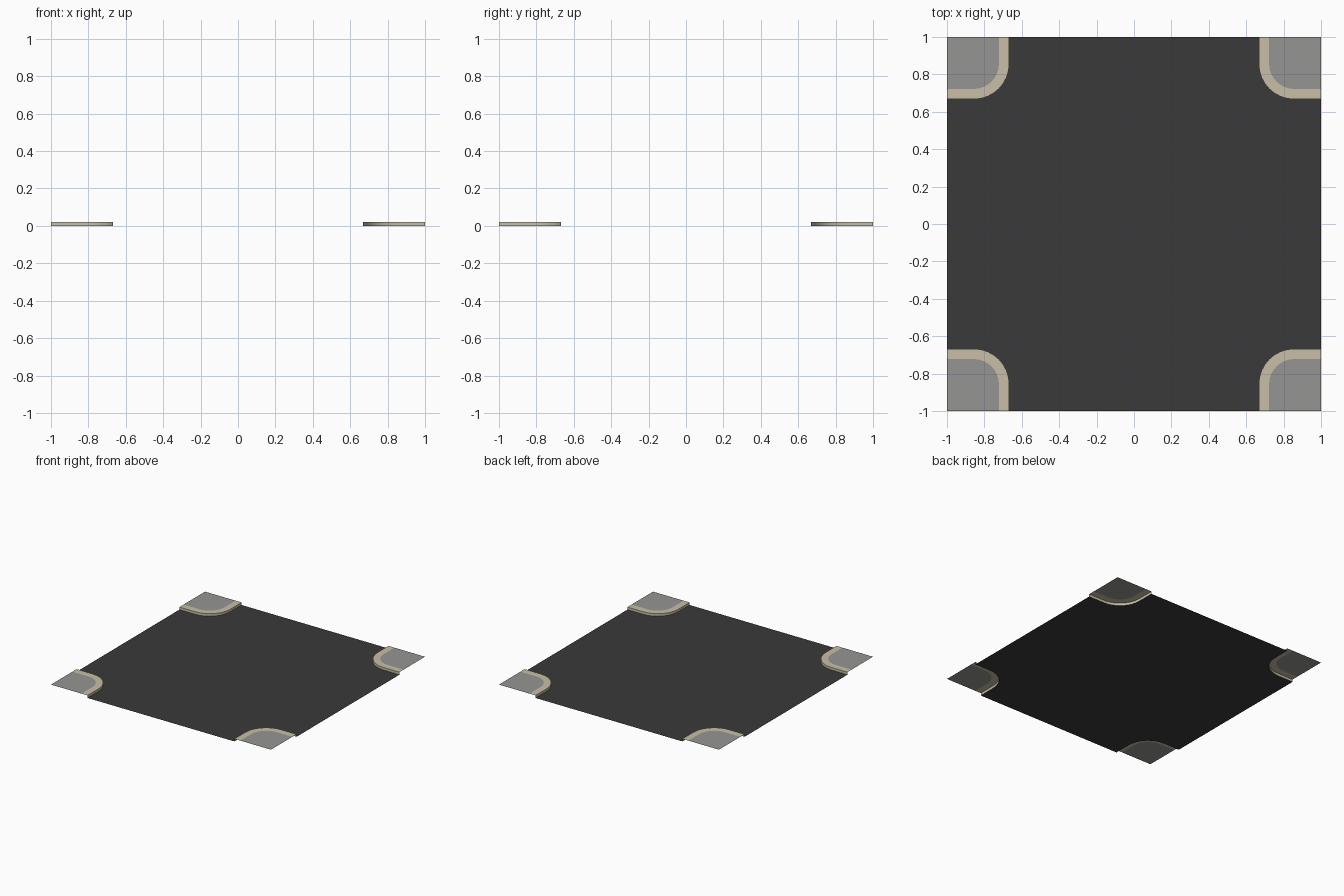
import bpy, bmesh, math

if "Cube" in bpy.data.objects:
    bpy.data.objects.remove(bpy.data.objects["Cube"])

EDGE = 1.0      # half tile size
OUT = 0.667     # road side of the kerb
WIDTH = 0.055   # kerb width
RAD = 0.19      # outer corner radius
H = 0.021       # kerb height
SEG = 8


def material(name, col):
    m = bpy.data.materials.new(name)
    m.diffuse_color = (*col, 1)
    m.use_nodes = True
    m.node_tree.nodes["Principled BSDF"].inputs["Base Color"].default_value = m.diffuse_color
    return m


ASPHALT = material("asphalt", (0.042, 0.042, 0.042))
PAVING = material("paving_grey", (0.30, 0.30, 0.295))
KERB = material("kerb_cream", (0.58, 0.52, 0.385))


def path(offset, sx, sy):
    """Kerb line in one corner, from the x edge round to the y edge."""
    a, r, c = OUT + offset, RAD - offset, OUT + RAD
    pts = [(EDGE, a)]
    for i in range(SEG + 1):
        t = math.pi / 2 * i / SEG
        pts.append((c - r * math.sin(t), c - r * math.cos(t)))
    pts.append((a, EDGE))
    return [(x * sx, y * sy) for x, y in pts]


def build(name, faces, mat, smooth=False):
    """Make an object from faces given as lists of points."""
    bm = bmesh.new()
    for f in faces:
        bm.faces.new([bm.verts.new(p) for p in f])
    bmesh.ops.remove_doubles(bm, verts=bm.verts, dist=1e-5)
    bmesh.ops.triangulate(bm, faces=[f for f in bm.faces if len(f.verts) > 4])
    me = bpy.data.meshes.new(name)
    bm.to_mesh(me)
    bm.free()
    me.materials.append(mat)
    ob = bpy.data.objects.new(name, me)
    bpy.context.collection.objects.link(ob)
    if smooth:
        bpy.ops.object.select_all(action='DESELECT')
        ob.select_set(True)
        bpy.context.view_layer.objects.active = ob
        bpy.ops.object.shade_smooth_by_angle(angle=math.radians(40))


def at(pts, z):
    return [(x, y, z) for x, y in pts]


road = []
for sx, sy, label in ((1, 1, "back_right"), (-1, 1, "back_left"),
                      (-1, -1, "front_left"), (1, -1, "front_right")):
    outer, inner = path(0, sx, sy), path(WIDTH, sx, sy)
    if sx * sy < 0:     # keep every corner anticlockwise round the tile
        outer.reverse()
        inner.reverse()
    road += outer
    lo, hi, top = at(outer, 0), at(outer, H), at(inner, H)
    # kerb: upright face and flat top
    faces = []
    for i in range(len(lo) - 1):
        faces.append([lo[i + 1], lo[i], hi[i], hi[i + 1]])
        faces.append([hi[i + 1], hi[i], top[i], top[i + 1]])
    build("kerb_" + label, faces, KERB, True)
    # pavement slab inside the kerb
    build("pavement_" + label, [[(sx * EDGE, sy * EDGE, H)] + top[::-1]], PAVING)

# crossroads surface with the four corners left out
build("road", [at(road, 0)], ASPHALT)
